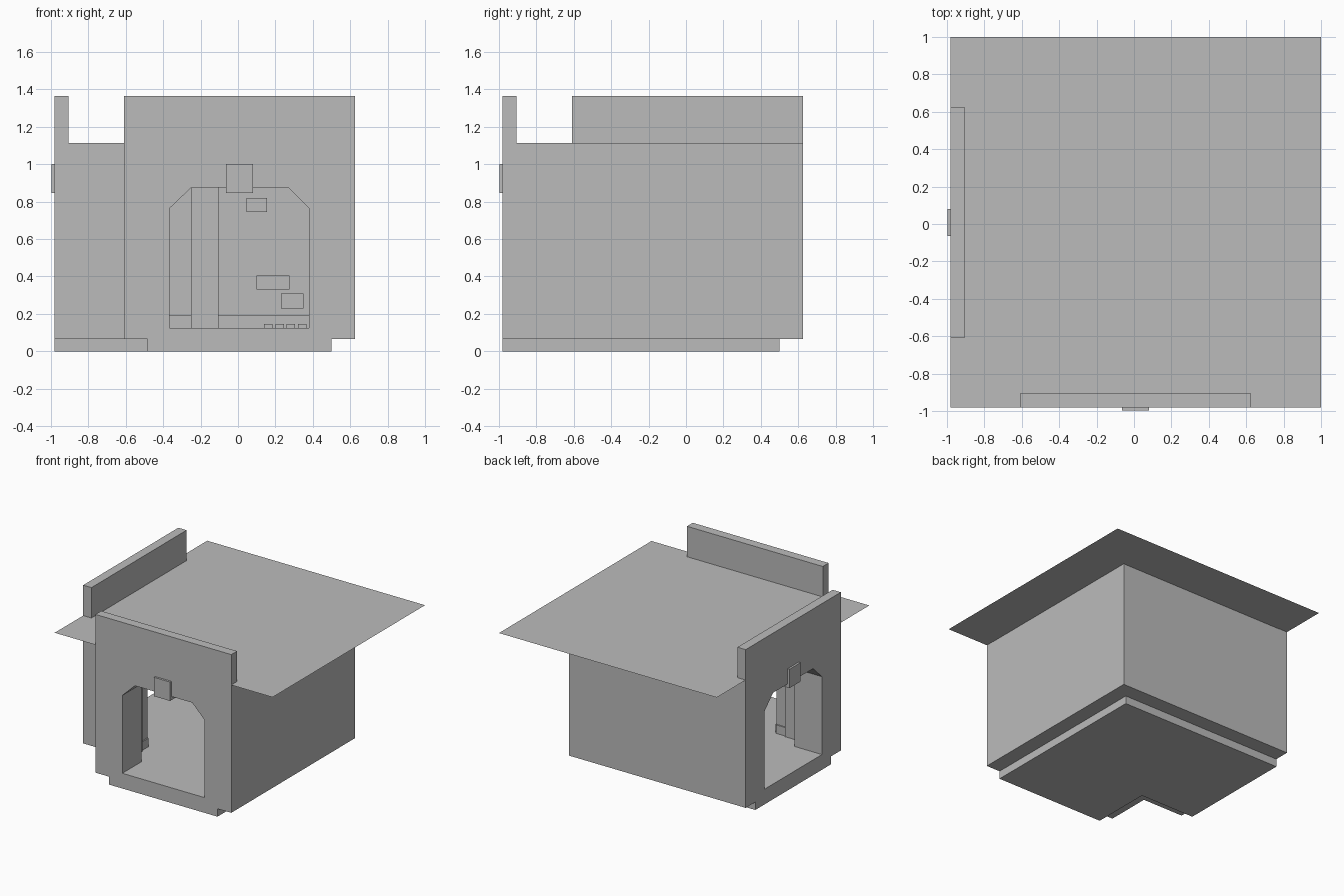
import bpy
import bmesh

cube = bpy.data.objects.get("Cube")
if cube:
    bpy.data.objects.remove(cube, do_unlink=True)

grey = bpy.data.materials.new("plain_grey")
grey.use_nodes = True
colour = (0.5, 0.5, 0.5, 1)
grey.diffuse_color = colour
grey.node_tree.nodes["Principled BSDF"].inputs["Base Color"].default_value = colour


def prism(name, base, direction, twin=False):
    """Extrude a polygon along a vector; a twin swaps x and y."""
    bm = bmesh.new()
    face = bm.faces.new([bm.verts.new(p) for p in base])
    if direction:
        out = bmesh.ops.extrude_face_region(bm, geom=[face])
        moved = [v for v in out["geom"] if isinstance(v, bmesh.types.BMVert)]
        bmesh.ops.translate(bm, vec=direction, verts=moved)
    if twin:
        for v in bm.verts:
            v.co.x, v.co.y = v.co.y, v.co.x
    bmesh.ops.recalc_face_normals(bm, faces=bm.faces[:])
    mesh = bpy.data.meshes.new(name)
    bm.to_mesh(mesh)
    bm.free()
    mesh.materials.append(grey)
    obj = bpy.data.objects.new(name, mesh)
    bpy.context.collection.objects.link(obj)
    return obj


def box(name, x, y, z, twin=False):
    base = [(x[0], y[0], z[0]), (x[1], y[0], z[0]),
            (x[1], y[1], z[0]), (x[0], y[1], z[0])]
    return prism(name, base, (0, 0, z[1] - z[0]), twin)


def corner_plan(front, back, notch, z):
    """Square plan with its front right corner missing."""
    plan = [(notch, front), (back, front), (back, back),
            (front, back), (front, notch), (notch, notch)]
    return [(x, y, z) for x, y in plan]


def cut(target, cutter):
    mod = target.modifiers.new("cut", "BOOLEAN")
    mod.operation = "DIFFERENCE"
    mod.object = cutter
    cutter.hide_render = True
    bpy.context.view_layer.objects.active = target
    bpy.ops.object.modifier_apply(modifier=mod.name)
    bpy.data.objects.remove(cutter, do_unlink=True)


FRONT, OUTER, NOTCH = -0.98, 0.625, -0.61
INSIDE, ROOM, CORNER = -0.73, 0.5, -0.485
FLOOR, ROOF = 0.125, 1.115

# Plinth and wall shell
prism("plinth", corner_plan(FRONT, ROOM, CORNER, 0), (0, 0, 0.065))
walls = prism("walls", corner_plan(FRONT, OUTER, NOTCH, 0.065), (0, 0, ROOF - 0.067))
cut(walls, prism("room_cutter", corner_plan(INSIDE, ROOM, CORNER, FLOOR), (0, 0, 1.2)))

# Chamfered doorways in the two street fronts
door = [(-0.365, FLOOR), (0.38, FLOOR), (0.38, 0.765),
        (0.27, 0.875), (-0.25, 0.875), (-0.365, 0.765)]
for twin in (False, True):
    cut(walls, prism("door_cutter", [(x, -1.1, z) for x, z in door], (0, 0.45, 0), twin))

# Flat roof sheet
prism("roof", [(FRONT, FRONT, ROOF), (1, FRONT, ROOF), (1, 1, ROOF), (FRONT, 1, ROOF)], None)

for twin, side in ((False, "front"), (True, "right")):
    # Parapet and keystone over each doorway
    box(side + "_parapet", (NOTCH, OUTER), (FRONT, -0.905), (ROOF - 0.002, 1.365), twin)
    box(side + "_keystone", (-0.065, 0.08), (-0.997, -0.92), (0.845, 1.0), twin)
    # Pilasters and skirting inside
    box(side + "_pilaster", (-0.25, -0.105), (0.475, ROOM), (FLOOR, ROOF - 0.005), twin)
    box(side + "_corner_pilaster", (-0.72, -0.575), (CORNER, -0.465), (FLOOR, ROOF - 0.005), twin)
    for i, span in enumerate(((INSIDE, -0.25), (-0.105, ROOM))):
        box(f"{side}_skirting_{i}", span, (0.488, ROOM), (FLOOR, 0.195), twin)
    box(side + "_corner_skirting", (-0.575, CORNER), (CORNER, -0.475), (FLOOR, 0.195), twin)

# Small panels on the inner back wall
panels = [((0.045, 0.155), (0.745, 0.82)),
          ((0.1, 0.275), (0.33, 0.405)),
          ((0.23, 0.35), (0.23, 0.31))]
for i, (x, z) in enumerate(panels):
    box(f"wall_panel_{i}", x, (0.49, ROOM), z)

# Low scraps lying by the back wall
for i in range(4):
    x = 0.14 + i * 0.06
    box(f"floor_scrap_{i}", (x, x + 0.045), (0.4, 0.45), (FLOOR, 0.145))
